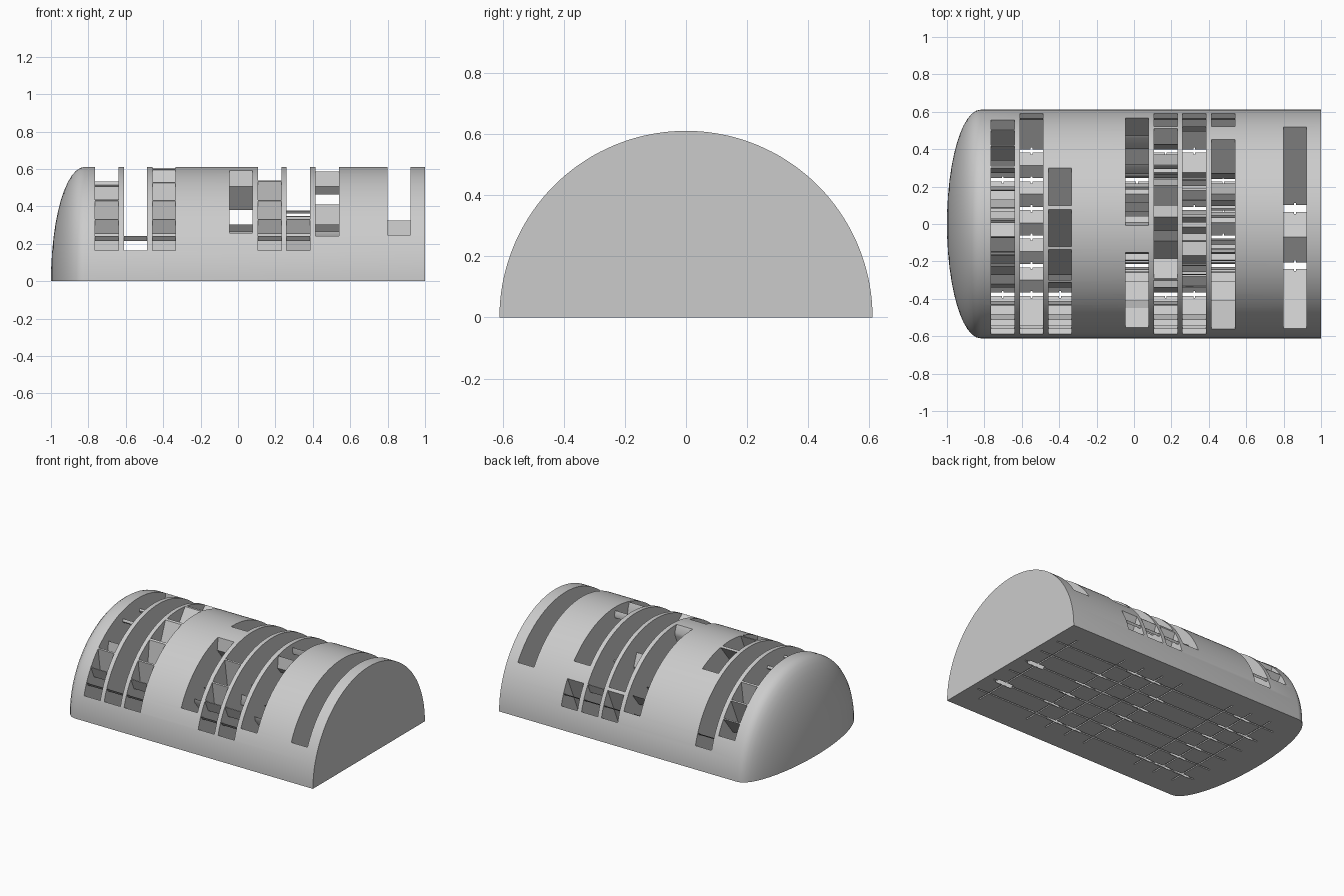
import bpy, bmesh
from math import sin, cos, tan, radians, pi

cube = bpy.data.objects.get("Cube")
if cube:
    bpy.data.objects.remove(cube, do_unlink=True)

RADIUS = 0.611
CAP = 0.18            # length of the rounded end
SLIT = 0.0055         # half width of a light slit at the base
SPREAD = radians(6.35)
ROWS = [0.39, 0.236, 0.083, -0.07, -0.223, -0.376]
COLUMNS = [-0.702, -0.548, -0.396, 0.016, 0.17, 0.322, 0.477, 0.86]
HALF_COLUMN = 0.062

# Dot patterns, top row first, one per beam direction
TENS = [".#.", "##.", ".#.", ".#.", ".#.", "###"]
UNITS = [
    [".##.", "#..#", "#..#", "#..#", "#..#", ".##."],
    ["..#.", ".##.", "..#.", "..#.", "..#.", ".###"],
    [".##.", "#..#", "...#", "..#.", ".#..", "####"],
    [".##.", "#..#", "..#.", "...#", "#..#", ".##."],
    ["..#.", ".##.", "#.#.", "####", "..#.", "..#."],
    ["####", "#...", "###.", "...#", "#..#", ".##."],
    [".###", "#...", "###.", "#..#", "#..#", ".##."],
]


def make_object(name, bm):
    bmesh.ops.recalc_face_normals(bm, faces=bm.faces)
    mesh = bpy.data.meshes.new(name)
    bm.to_mesh(mesh)
    bm.free()
    ob = bpy.data.objects.new(name, mesh)
    bpy.context.collection.objects.link(ob)
    return ob


def prism(bm, x0, x1, outline):
    """Extrude a (y, z) outline from x0 to x1."""
    a = [bm.verts.new((x0, y, z)) for y, z in outline]
    b = [bm.verts.new((x1, y, z)) for y, z in outline]
    bm.faces.new(a)
    bm.faces.new(b[::-1])
    for i in range(len(a)):
        j = (i + 1) % len(a)
        bm.faces.new((a[i], b[i], b[j], a[j]))


def beam(bm, x, y, angle):
    """Slightly widening light channel leaving the base slit at an angle."""
    c, s = cos(angle), sin(angle)
    outline = []
    for d, side in ((-0.03, -1), (-0.03, 1), (1.3, 1), (1.3, -1)):
        w = side * (SLIT + d * tan(SPREAD))
        outline.append((y + d * c + w * s, d * s - w * c))
    prism(bm, x - HALF_COLUMN, x + HALF_COLUMN, outline)


def groove(bm, x0, x1, y0, y1):
    prism(bm, x0, x1, [(y0, -0.02), (y1, -0.02), (y1, 0.008), (y0, 0.008)])


def carve(target, bm):
    """Subtract separate solids, with the exact solver if the fast one fails."""
    cutter = make_object("channel_cutter", bm)
    cutter.hide_render = True
    cut = target.modifiers.new("channels", "BOOLEAN")
    cut.operation = "DIFFERENCE"
    cut.object = cutter
    old = target.data
    for solver in ("MANIFOLD", "EXACT"):
        cut.solver = solver
        graph = bpy.context.evaluated_depsgraph_get()
        graph.update()
        mesh = bpy.data.meshes.new_from_object(target.evaluated_get(graph))
        if len(mesh.vertices) != len(old.vertices):
            break
    target.modifiers.remove(cut)
    target.data = mesh
    tool = cutter.data
    bpy.data.objects.remove(cutter, do_unlink=True)
    bpy.data.meshes.remove(tool)
    bpy.data.meshes.remove(old)


# Half-round body with a rounded end
bm = bmesh.new()
STEPS = 12
profile = [(-1 + CAP * (1 - cos(t)), RADIUS * sin(t))
           for t in (pi / 2 * i / STEPS for i in range(STEPS + 1))]
profile += [(1, RADIUS), (1, 0)]
verts = [bm.verts.new((x, -r, 0)) for x, r in profile]
edges = [bm.edges.new(pair) for pair in zip(verts, verts[1:])]
bmesh.ops.spin(bm, geom=verts + edges, cent=(0, 0, 0), axis=(1, 0, 0),
               angle=-pi, steps=72)
bmesh.ops.remove_doubles(bm, verts=bm.verts, dist=0.0001)
for v in bm.verts:
    v.co.z = abs(v.co.z)
bmesh.ops.contextual_create(bm, geom=[e for e in bm.edges if e.is_boundary])
body = make_object("half_round_body", bm)

# Light channels, one fan per dot
for k, units in enumerate(UNITS):
    angle = radians(135 - 15 * k)
    for y, tens, unit in zip(ROWS, TENS, units):
        bm = bmesh.new()
        for x, dot in zip(COLUMNS, tens + unit):
            if dot == "#":
                beam(bm, x, y, angle)
        carve(body, bm)

# Two always-open funnels in the last column
reach, rise = 1.3 * cos(radians(37.5)), 1.3 * sin(radians(37.5))
for y in (ROWS[2], ROWS[4]):
    bm = bmesh.new()
    prism(bm, COLUMNS[-1] - HALF_COLUMN, COLUMNS[-1] + HALF_COLUMN,
          [(y - SLIT, -0.01), (y + SLIT, -0.01),
           (y + SLIT + reach, rise), (y - SLIT - reach, rise)])
    carve(body, bm)

# Shallow guide grooves under the base
bm = bmesh.new()
for y in ROWS:
    groove(bm, -0.8, 0.95, y - 0.005, y + 0.005)
carve(body, bm)
bm = bmesh.new()
for x in COLUMNS:
    groove(bm, x - 0.005, x + 0.005, -0.47, 0.48)
carve(body, bm)

# Material and shading
mat = bpy.data.materials.new("light_grey")
mat.use_nodes = True
grey = (0.6, 0.6, 0.6, 1)
mat.diffuse_color = grey
mat.node_tree.nodes["Principled BSDF"].inputs["Base Color"].default_value = grey
body.data.materials.clear()
body.data.materials.append(mat)
bpy.ops.object.select_all(action="DESELECT")
body.select_set(True)
bpy.context.view_layer.objects.active = body
bpy.ops.object.shade_smooth_by_angle(angle=radians(30))
